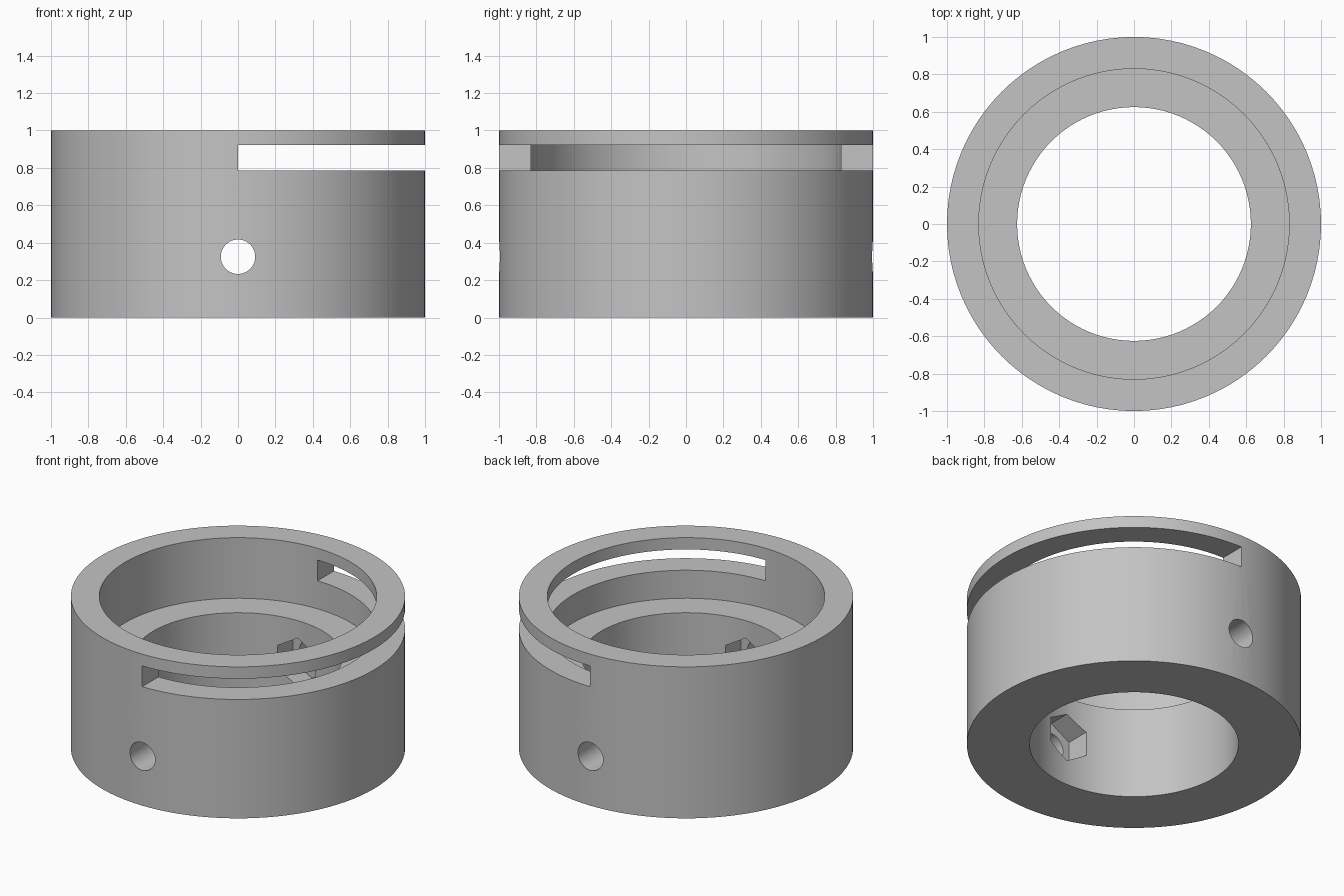
import bpy
import bmesh
import math
from mathutils import Matrix

SEGMENTS = 96
HOLE_Z = 0.325

default_cube = bpy.data.objects.get("Cube")
if default_cube:
    bpy.data.objects.remove(default_cube, do_unlink=True)

grey = bpy.data.materials.new("plain grey")
grey.use_nodes = True
colour = (0.55, 0.55, 0.55, 1)
grey.diffuse_color = colour
grey.node_tree.nodes["Principled BSDF"].inputs["Base Color"].default_value = colour


def add_object(name, bm):
    bmesh.ops.recalc_face_normals(bm, faces=bm.faces)
    mesh = bpy.data.meshes.new(name)
    bm.to_mesh(mesh)
    bm.free()
    mesh.materials.append(grey)
    obj = bpy.data.objects.new(name, mesh)
    bpy.context.collection.objects.link(obj)
    return obj


def lathe(name, profile):
    """Spin a closed (radius, height) profile about z."""
    bm = bmesh.new()
    rings = []
    for i in range(SEGMENTS):
        a = 2 * math.pi * i / SEGMENTS
        rings.append([bm.verts.new((r * math.cos(a), r * math.sin(a), z))
                      for r, z in profile])
    for i, ring in enumerate(rings):
        after = rings[(i + 1) % SEGMENTS]
        for j in range(len(profile)):
            k = (j + 1) % len(profile)
            bm.faces.new((ring[j], after[j], after[k], ring[k]))
    return add_object(name, bm)


def prism_along_y(name, sides, radius, length, twist=0):
    bm = bmesh.new()
    matrix = (Matrix.Translation((0, 0, HOLE_Z))
              @ Matrix.Rotation(math.pi / 2, 4, 'X')
              @ Matrix.Rotation(twist, 4, 'Z'))
    bmesh.ops.create_cone(bm, cap_ends=True, segments=sides, radius1=radius,
                          radius2=radius, depth=length, matrix=matrix)
    return add_object(name, bm)


def box(name, low, high):
    bm = bmesh.new()
    bmesh.ops.create_cube(bm, size=1)
    for v in bm.verts:
        v.co = [h if c > 0 else l for c, l, h in zip(v.co, low, high)]
    return add_object(name, bm)


# Collar with a stepped bore
collar = lathe("collar", [(0.625, 0), (1, 0), (1, 1), (0.83, 1),
                          (0.83, 0.6), (0.625, 0.6)])

# Half-round slot, cross bolt hole and a hexagonal nut pocket on each inner wall
cutters = [
    box("slot_cutter", (0, -1.2, 0.785), (1.2, 1.2, 0.922)),
    prism_along_y("bolt_hole_cutter", 48, 0.092, 2.4),
    prism_along_y("nut_pocket_cutter", 6, 0.16, 1.54, twist=0),
]

# Turn the nut pocket so that a corner points up
pocket = cutters[2]
if max(v.co.z for v in pocket.data.vertices) < HOLE_Z + 0.15:
    pocket.data.transform(Matrix.Translation((0, 0, HOLE_Z))
                          @ Matrix.Rotation(math.pi / 6, 4, 'Y')
                          @ Matrix.Translation((0, 0, -HOLE_Z)))

bpy.context.view_layer.objects.active = collar
for cutter in cutters:
    cut = collar.modifiers.new(cutter.name, 'BOOLEAN')
    cut.operation = 'DIFFERENCE'
    cut.solver = 'EXACT'
    cut.object = cutter
    bpy.ops.object.modifier_apply(modifier=cut.name)
    bpy.data.objects.remove(cutter, do_unlink=True)

# Smooth round walls with crisp edges
bpy.ops.object.select_all(action='DESELECT')
collar.select_set(True)
bpy.ops.object.shade_smooth_by_angle(angle=math.radians(30))
